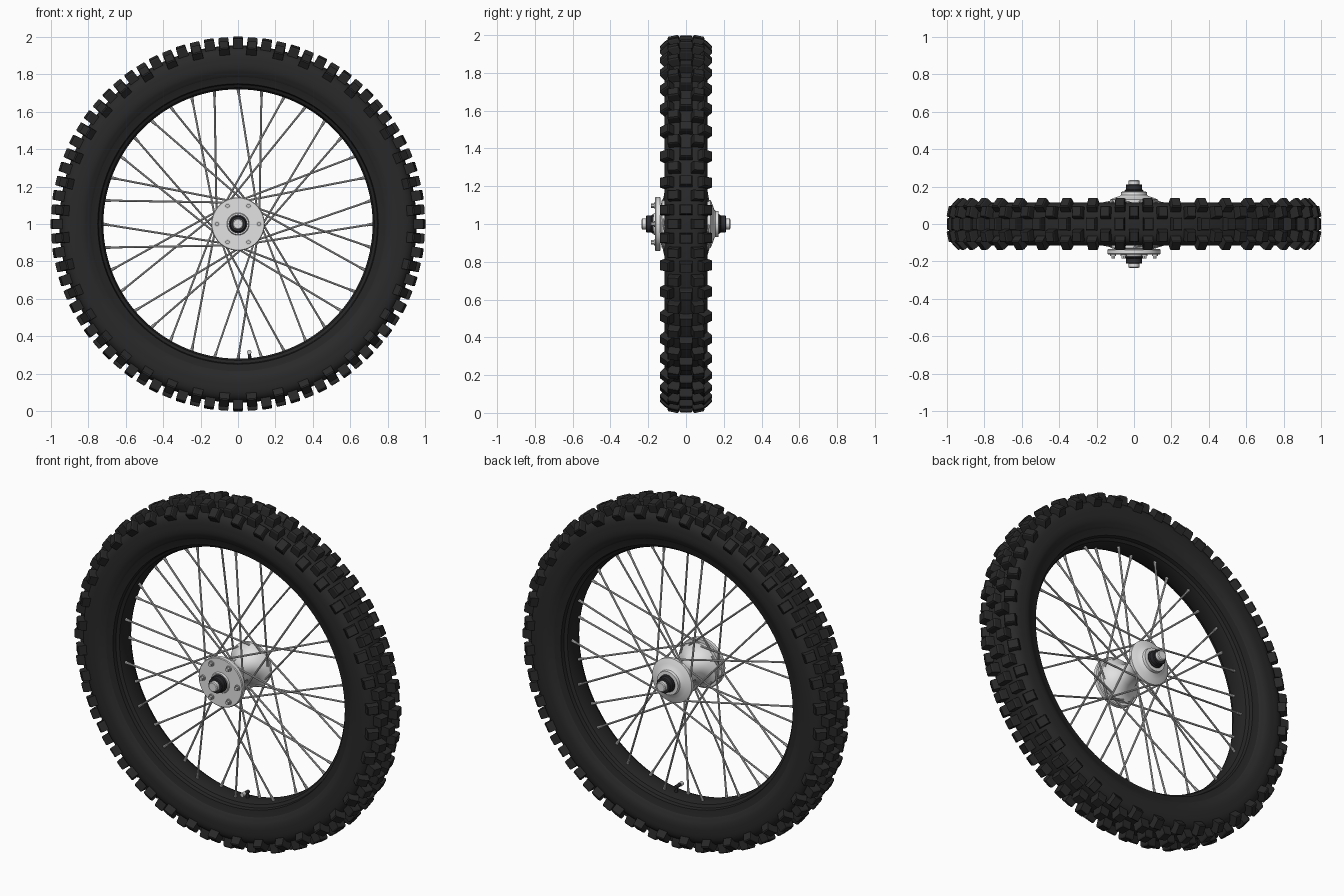
import bpy, bmesh, math
from mathutils import Vector, Matrix

if "Cube" in bpy.data.objects:
    bpy.data.objects.remove(bpy.data.objects["Cube"])

CENTRE = Vector((0, 0, 1))


def material(name, r, g, b):
    m = bpy.data.materials.new(name)
    m.diffuse_color = (r, g, b, 1)
    m.use_nodes = True
    m.node_tree.nodes["Principled BSDF"].inputs["Base Color"].default_value = m.diffuse_color
    return m


RUBBER = material("tyre_rubber", 0.022, 0.022, 0.022)
BLACK = material("rim_black", 0.018, 0.018, 0.018)
SEAL = material("bearing_black", 0.026, 0.026, 0.030)
ALLOY = material("hub_alloy", 0.76, 0.76, 0.76)
STEEL = material("spoke_steel", 0.60, 0.60, 0.60)


def polar(r, y, a):
    return CENTRE + Vector((r * math.cos(a), y, r * math.sin(a)))


def finish(name, bm, mat, angle=35):
    bmesh.ops.recalc_face_normals(bm, faces=bm.faces)
    me = bpy.data.meshes.new(name)
    bm.to_mesh(me)
    bm.free()
    me.materials.append(mat)
    ob = bpy.data.objects.new(name, me)
    bpy.context.collection.objects.link(ob)
    if angle:
        bpy.context.view_layer.objects.active = ob
        ob.select_set(True)
        bpy.ops.object.shade_smooth_by_angle(angle=math.radians(angle))
        ob.select_set(False)
    return ob


def lathe(name, profile, mat, n=48, closed=False, angle=35):
    """Turn a (radius, y) profile around the axle."""
    bm = bmesh.new()
    rings = [[bm.verts.new(polar(r, y, 2 * math.pi * i / n)) for r, y in profile]
             for i in range(n)]
    m = len(profile)
    for i in range(n):
        a, b = rings[i], rings[(i + 1) % n]
        for j in range(m if closed else m - 1):
            k = (j + 1) % m
            bm.faces.new((a[j], a[k], b[k], b[j]))
    if not closed:
        bm.faces.new([ring[0] for ring in rings])
        bm.faces.new([ring[-1] for ring in rings])
    return finish(name, bm, mat, angle)


def rod(bm, p, q, r0, r1=None, n=8):
    d = q - p
    mat = Matrix.Translation((p + q) / 2) @ d.to_track_quat('Z', 'Y').to_matrix().to_4x4()
    bmesh.ops.create_cone(bm, cap_ends=True, segments=n, radius1=r0,
                          radius2=r0 if r1 is None else r1, depth=d.length, matrix=mat)


# Tyre carcass: a squarish rounded section, open towards the rim
def section(phi):
    s, c = math.sin(phi), math.cos(phi)
    p = 0.62
    return (0.855 + 0.1 * math.copysign(abs(c) ** p, c),
            0.115 * math.copysign(abs(s) ** p, s))


crown = [section(math.radians(a)) for a in range(-96, 97, 6)]
bead = [(0.812, 0.107), (0.800, 0.100), (0.790, 0.096), (0.775, 0.080)]
tyre = [(r, -y) for r, y in reversed(bead)] + crown + bead
lathe("tyre", tyre, RUBBER, n=120, closed=True, angle=50)


# Tread blocks: tapered, chamfered, standing along the section normal
def block(bm, a, phi, half_len, half_wid, height):
    r, y = section(phi)
    r1, y1 = section(phi - 0.03)
    r2, y2 = section(phi + 0.03)
    radial = Vector((math.cos(a), 0, math.sin(a)))
    tangent = Vector((-math.sin(a), 0, math.cos(a)))
    lateral = (radial * (r2 - r1) + Vector((0, y2 - y1, 0))).normalized()
    normal = tangent.cross(lateral)
    if normal.dot(radial * math.cos(phi) + Vector((0, math.sin(phi), 0))) < 0:
        normal.negate()
    base = polar(r, y, a)
    rings = []
    for h, s in ((-0.02, 1.04), (height * 0.84, 0.98), (height, 0.84)):
        rings.append([bm.verts.new(base + normal * h + tangent * (u * half_len * s)
                                   + lateral * (v * half_wid * s))
                      for u, v in ((-1, -1), (1, -1), (1, 1), (-1, 1))])
    for lo, hi in zip(rings, rings[1:]):
        for j in range(4):
            k = (j + 1) % 4
            bm.faces.new((lo[j], lo[k], hi[k], hi[j]))
    bm.faces.new(rings[0][::-1])
    bm.faces.new(rings[-1])


PITCHES = 40
centre_bm, mid_bm, edge_bm = bmesh.new(), bmesh.new(), bmesh.new()
for i in range(PITCHES):
    b = 2 * math.pi * i / PITCHES
    a = b + math.pi / PITCHES
    block(centre_bm, a, 0, 0.027, 0.034, 0.045)
    for side in (-1, 1):
        block(mid_bm, b, side * math.radians(20), 0.027, 0.031, 0.046)
        block(edge_bm, a, side * math.radians(46), 0.027, 0.032, 0.036)
finish("centre_tread_blocks", centre_bm, RUBBER, 0)
finish("middle_tread_blocks", mid_bm, RUBBER, 0)
finish("shoulder_tread_blocks", edge_bm, RUBBER, 0)

# Rim: stepped section with a lip on each side
half = [(0.720, 0.032), (0.729, 0.054), (0.745, 0.064), (0.750, 0.084),
        (0.785, 0.092), (0.798, 0.098), (0.800, 0.088), (0.775, 0.078)]
lathe("rim", [(r, -y) for r, y in reversed(half)] + half, BLACK, n=120, closed=True)

# Hub: trumpet-shaped body with a spoke flange at each end
lathe("hub_body", [(0.05, -0.150), (0.09, -0.146), (0.095, -0.135), (0.125, -0.128),
                   (0.125, -0.112), (0.105, -0.102), (0.080, -0.080), (0.062, -0.045),
                   (0.056, 0.0), (0.062, 0.045), (0.080, 0.080), (0.105, 0.102),
                   (0.128, 0.114), (0.128, 0.130), (0.100, 0.142), (0.075, 0.150),
                   (0.070, 0.155), (0.068, 0.172), (0.045, 0.174)], ALLOY)
lathe("brake_mount_disc", [(0.090, -0.134), (0.138, -0.134), (0.143, -0.138),
                           (0.143, -0.159), (0.139, -0.163), (0.060, -0.163),
                           (0.056, -0.172), (0.045, -0.172)], ALLOY)

# Disc bolts
bm = bmesh.new()
for i in range(6):
    a = math.pi / 3 * i
    rod(bm, polar(0.112, -0.160, a), polar(0.112, -0.170, a), 0.016, n=16)
    rod(bm, polar(0.112, -0.168, a), polar(0.112, -0.184, a), 0.011, n=6)
finish("disc_bolts", bm, STEEL)

# Bearing spacers and axle
for side, label in ((-1, "front"), (1, "back")):
    lathe(label + "_bearing_spacer",
          [(0.050, side * 0.165), (0.050, side * 0.180), (0.044, side * 0.184),
           (0.044, side * 0.208), (0.040, side * 0.212)], SEAL, n=32)
lathe("axle", [(0.024, -0.235), (0.029, -0.231), (0.029, 0.231), (0.024, 0.235)],
      ALLOY, n=32)

# Spokes laced tangentially from alternating flanges, with nipples at the rim
spokes, nipples = bmesh.new(), bmesh.new()
for k in range(36):
    side = -1 if k % 2 else 1
    lean = 1 if (k // 2) % 2 else -1
    a = math.radians(10 * k)
    inner = polar(0.116, side * (0.118 + 0.007 * lean), a + lean * math.radians(70))
    outer = polar(0.724, side * 0.022, a)
    rod(spokes, inner, outer, 0.0055)
    d = (inner - outer).normalized()
    rod(nipples, outer, outer + d * 0.035, 0.009, 0.007)
finish("spokes", spokes, STEEL)
finish("spoke_nipples", nipples, STEEL)

# Bent valve near the bottom of the rim
va = math.atan2(-0.685, 0.06)
bm = bmesh.new()
rod(bm, polar(0.725, 0, va), polar(0.685, 0, va), 0.009, n=12)
rod(bm, polar(0.688, 0.010, va), polar(0.688, -0.030, va), 0.010, n=12)
finish("valve_stem", bm, SEAL)
bm = bmesh.new()
rod(bm, polar(0.688, -0.028, va), polar(0.688, -0.050, va), 0.012, n=12)
finish("valve_cap", bm, STEEL)
